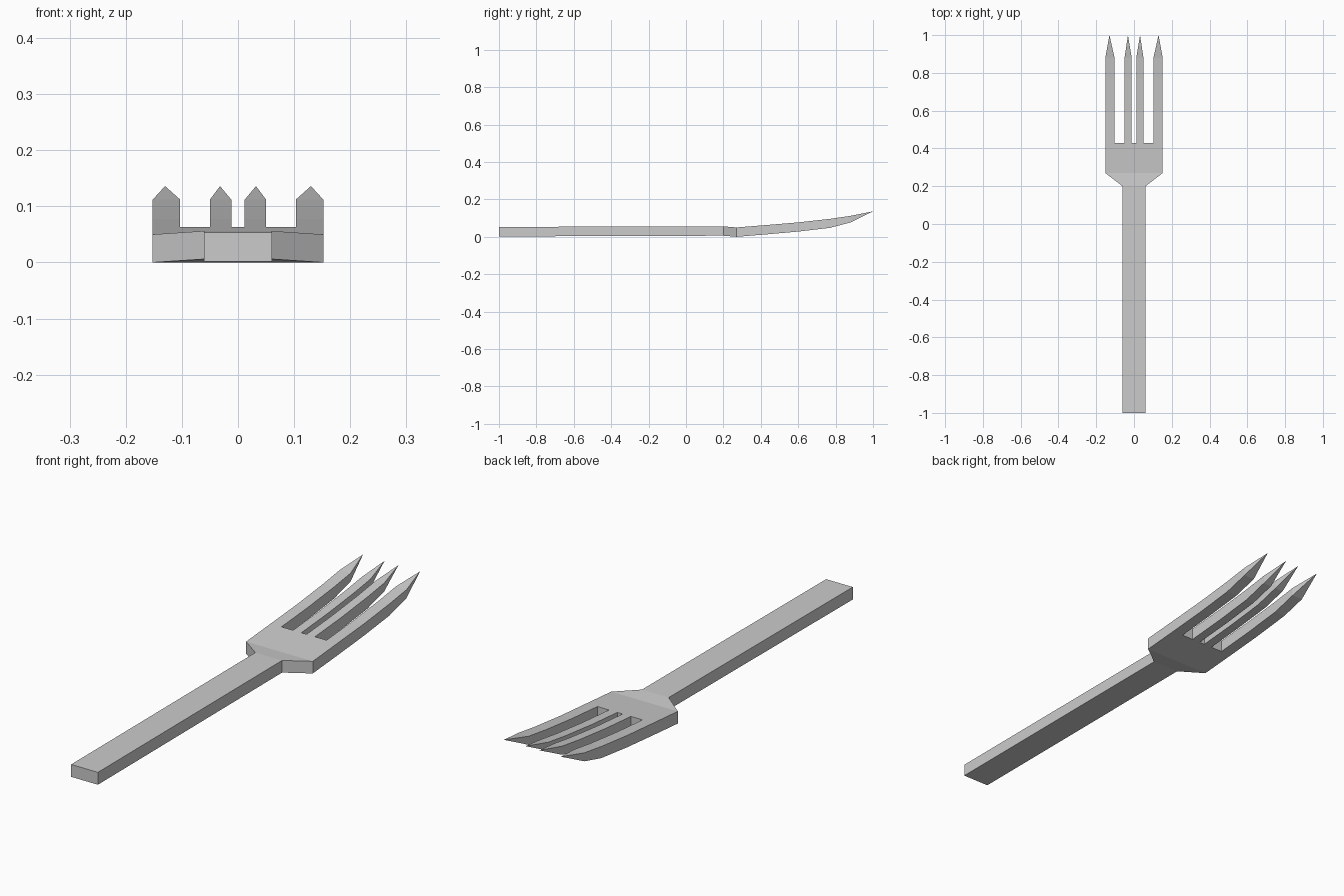
import bpy, bmesh

if "Cube" in bpy.data.objects:
    bpy.data.objects.remove(bpy.data.objects["Cube"])

# side profile: y -> (bottom z, top z)
PROFILE = {-1.0: (0.002, 0.053), 0.20: (0.006, 0.056), 0.27: (0.0, 0.05),
           0.43: (0.013, 0.063), 0.60: (0.028, 0.077), 0.77: (0.048, 0.096),
           0.88: (0.077, 0.112), 1.0: (0.136, 0.136)}
HANDLE, HEAD = 0.061, 0.152
# tines: inner x, outer x, tip x (mirrored below)
TINES = [(0.103, 0.152, 0.13), (0.012, 0.05, 0.032)]
TINES = sorted(TINES + [(-b, -a, -t) for a, b, t in TINES])

# plan outlines, counter-clockwise
outlines = [
    # handle and neck
    [(-HANDLE, -1.0), (HANDLE, -1.0), (HANDLE, 0.20), (-HANDLE, 0.20)],
    [(-HANDLE, 0.20), (HANDLE, 0.20), (HEAD, 0.27), (-HEAD, 0.27)],
    # palm
    [(-HEAD, 0.27), (HEAD, 0.27)]
    + [(x, 0.43) for a, b, t in reversed(TINES) for x in (b, a)],
]
# tines with pointed ends
for a, b, t in TINES:
    for y0, y1 in ((0.43, 0.60), (0.60, 0.77), (0.77, 0.88)):
        outlines.append([(a, y0), (b, y0), (b, y1), (a, y1)])
    outlines.append([(a, 0.88), (b, 0.88), (t, 1.0)])

bm = bmesh.new()
cache = {}


def vert(p, layer):
    key = (p, layer)
    if key not in cache:
        cache[key] = bm.verts.new((p[0], p[1], PROFILE[p[1]][layer]))
    return cache[key]


# top and bottom skins, then walls along every open outline edge
edges = {(o[i], o[(i + 1) % len(o)]) for o in outlines for i in range(len(o))}
for o in outlines:
    bm.faces.new([vert(p, 1) for p in o])
    bm.faces.new([vert(p, 0) for p in reversed(o)])
for p, q in sorted(edges):
    if (q, p) not in edges:
        bm.faces.new([vert(p, 0), vert(q, 0), vert(q, 1), vert(p, 1)])
bmesh.ops.remove_doubles(bm, verts=bm.verts[:], dist=0.0005)
bmesh.ops.recalc_face_normals(bm, faces=bm.faces[:])

mesh = bpy.data.meshes.new("fork")
bm.to_mesh(mesh)
bm.free()
bpy.context.collection.objects.link(bpy.data.objects.new("fork", mesh))
